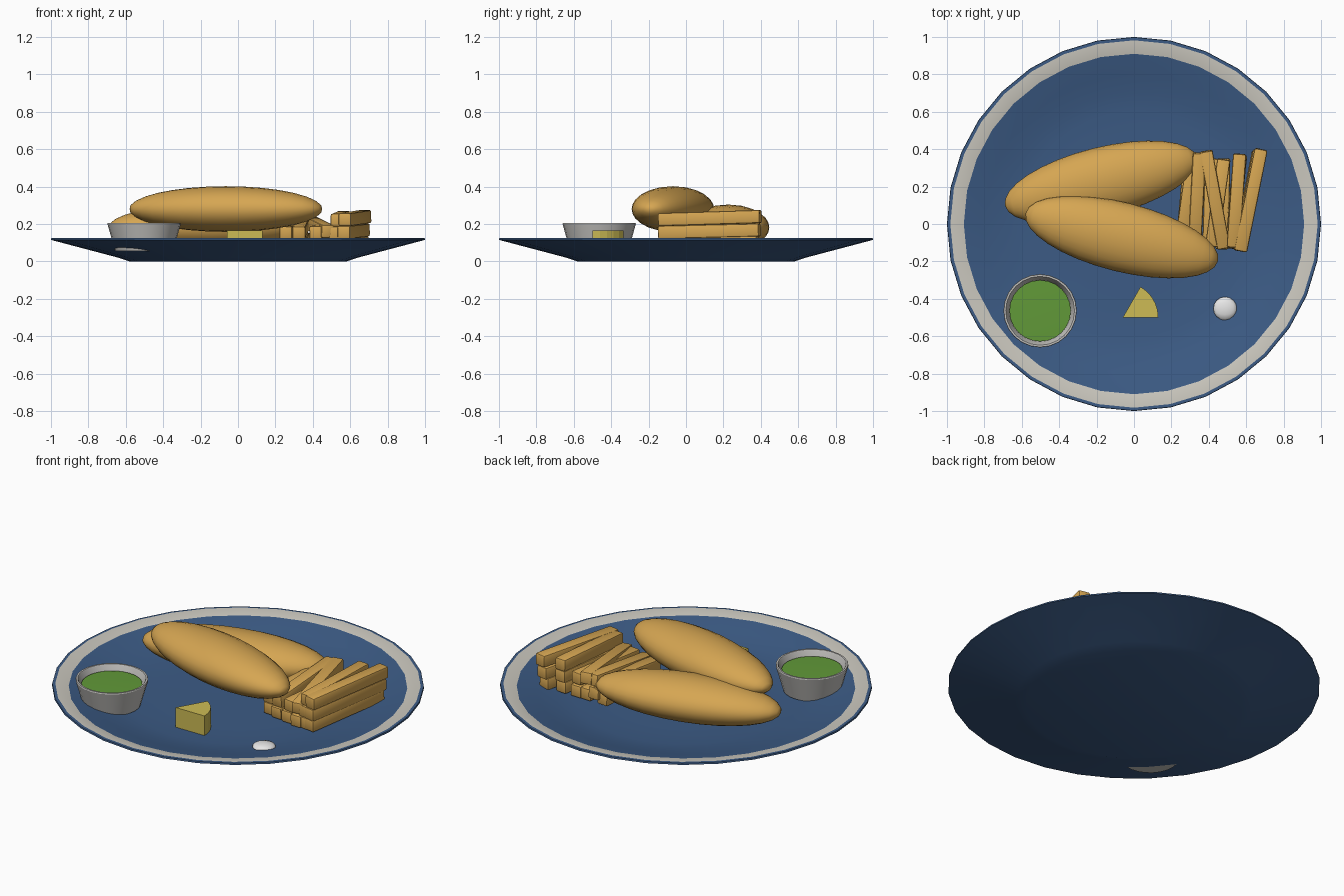
import bpy, bmesh, math
from mathutils import Vector, Matrix

if "Cube" in bpy.data.objects:
    bpy.data.objects.remove(bpy.data.objects["Cube"])


def mat(name, rgb):
    m = bpy.data.materials.new(name)
    m.diffuse_color = (*rgb, 1)
    m.use_nodes = True
    m.node_tree.nodes["Principled BSDF"].inputs["Base Color"].default_value = m.diffuse_color
    return m


BLUE = mat("plate blue", (0.045, 0.105, 0.235))
CREAM = mat("rim cream", (0.60, 0.58, 0.52))
GOLD = mat("fried gold", (0.67, 0.38, 0.085))
STEEL = mat("cup grey", (0.55, 0.54, 0.52))
GREEN = mat("pea green", (0.12, 0.32, 0.04))
YELLOW = mat("lemon yellow", (0.61, 0.50, 0.09))
WHITE = mat("sauce white", (0.80, 0.80, 0.80))


def finish(bm, name, mats, angle=None):
    bmesh.ops.recalc_face_normals(bm, faces=bm.faces[:])
    me = bpy.data.meshes.new(name)
    bm.to_mesh(me)
    bm.free()
    for m in mats:
        me.materials.append(m)
    ob = bpy.data.objects.new(name, me)
    bpy.context.collection.objects.link(ob)
    if angle:
        bpy.ops.object.select_all(action='DESELECT')
        ob.select_set(True)
        bpy.context.view_layer.objects.active = ob
        bpy.ops.object.shade_smooth_by_angle(angle=math.radians(angle))
    return ob


def lathe(name, profile, seg, mats, centre=(0, 0), bands=None, angle=30):
    """Turn (radius, z) points about z; radius 0 closes the surface."""
    bm = bmesh.new()
    rings = []
    for r, z in profile:
        if r == 0:
            rings.append([bm.verts.new((*centre, z))] * seg)
        else:
            rings.append([bm.verts.new((centre[0] + r * math.cos(2 * math.pi * i / seg),
                                        centre[1] + r * math.sin(2 * math.pi * i / seg), z))
                          for i in range(seg)])
    for k, (a, b) in enumerate(zip(rings, rings[1:])):
        for i in range(seg):
            j = (i + 1) % seg
            corners = list(dict.fromkeys((a[i], a[j], b[j], b[i])))
            f = bm.faces.new(corners)
            f.material_index = (bands or {}).get(k, 0)
    return finish(bm, name, mats, angle)


# Plate with a cream band around the rim
lathe("plate", [(0, 0), (0.58, 0), (0.64, 0.02), (1.0, 0.115), (0.998, 0.124), (0.982, 0.125),
                (0.91, 0.112), (0.80, 0.085), (0.70, 0.062), (0.60, 0.05), (0.40, 0.047), (0, 0.047)],
      32, [BLUE, CREAM], bands={5: 1})

# Cup of mushy peas
CUP = (-0.502, -0.464)
lathe("cup", [(0, 0.055), (0.155, 0.055), (0.196, 0.2), (0.194, 0.206), (0.184, 0.206),
              (0.18, 0.2), (0.155, 0.1), (0, 0.1)], 24, [STEEL], CUP)
lathe("peas", [(0, 0.12), (0.155, 0.12), (0.164, 0.174), (0, 0.179)], 24, [GREEN], CUP)


# Battered fish fillets and the dab of sauce: stretched spheres
def ellipsoid(name, centre, size, turn, material, seg=24, rings=16):
    bm = bmesh.new()
    bmesh.ops.create_uvsphere(bm, u_segments=seg, v_segments=rings, radius=1)
    m = (Matrix.Translation(centre) @ Matrix.Rotation(math.radians(turn), 4, 'Z')
         @ Matrix.Diagonal((*size, 1)) @ Matrix.Rotation(math.pi / 2, 4, 'Y'))
    bm.transform(m)
    return finish(bm, name, [material], 60)


ellipsoid("front_fish", (-0.065, -0.07, 0.28), (0.53, 0.185, 0.122), -14, GOLD)
ellipsoid("back_fish", (-0.175, 0.225, 0.182), (0.53, 0.185, 0.122), 14, GOLD)
ellipsoid("sauce_dab", (0.487, -0.452, 0.063), (0.063, 0.063, 0.022), 0, WHITE, 12, 8)

# Lemon wedge: a sixth of a disc
bm = bmesh.new()
arc = [(0, 0)] + [(0.19 * math.cos(math.radians(a)), 0.19 * math.sin(math.radians(a)))
                  for a in range(0, 61, 12)]
face = bm.faces.new([bm.verts.new((-0.06 + x, -0.5 + y, 0.045)) for x, y in arc])
top = bmesh.ops.extrude_face_region(bm, geom=[face])["geom"]
bmesh.ops.translate(bm, vec=(0, 0, 0.12), verts=[v for v in top if isinstance(v, bmesh.types.BMVert)])
finish(bm, "lemon_wedge", [YELLOW])


# Chips: bevelled bars between a front end and a back end
def chip(name, front, back, w=0.07, h=0.07):
    a, b = Vector(front), Vector(back)
    d = b - a
    side = d.cross(Vector((0, 0, 1))).normalized()
    up = side.cross(d).normalized()
    basis = Matrix((side, d.normalized(), up)).transposed().to_4x4()
    bm = bmesh.new()
    bmesh.ops.create_cube(bm, size=1)
    bm.transform(Matrix.Translation((a + b) / 2) @ basis @ Matrix.Diagonal((w, d.length, h, 1)))
    bmesh.ops.bevel(bm, geom=bm.edges[:], offset=0.01, segments=2, profile=0.5, affect='EDGES')
    finish(bm, name, [GOLD], 40)


chips = [
    # tall right-hand stacks, top to bottom
    ((0.570, -0.145, 0.223), (0.680, 0.400, 0.240)),
    ((0.565, -0.145, 0.155), (0.672, 0.395, 0.168)),
    ((0.560, -0.140, 0.088), (0.665, 0.385, 0.105)),
    ((0.530, -0.125, 0.220), (0.565, 0.375, 0.235)),
    ((0.520, -0.130, 0.152), (0.570, 0.370, 0.165)),
    ((0.510, -0.130, 0.085), (0.570, 0.360, 0.097)),
    # lower left-hand stacks
    ((0.480, -0.130, 0.160), (0.385, 0.390, 0.208)),
    ((0.470, -0.135, 0.085), (0.480, 0.350, 0.090)),
    ((0.415, -0.120, 0.155), (0.480, 0.345, 0.165)),
    ((0.400, -0.120, 0.085), (0.415, 0.350, 0.090)),
    ((0.325, -0.105, 0.152), (0.350, 0.380, 0.205)),
    ((0.325, -0.110, 0.085), (0.350, 0.370, 0.120)),
    ((0.255, -0.090, 0.152), (0.318, 0.370, 0.175)),
    ((0.260, -0.090, 0.085), (0.300, 0.360, 0.095)),
]
for i, (f, b) in enumerate(chips):
    chip(f"chip_{i + 1}", f, b)
